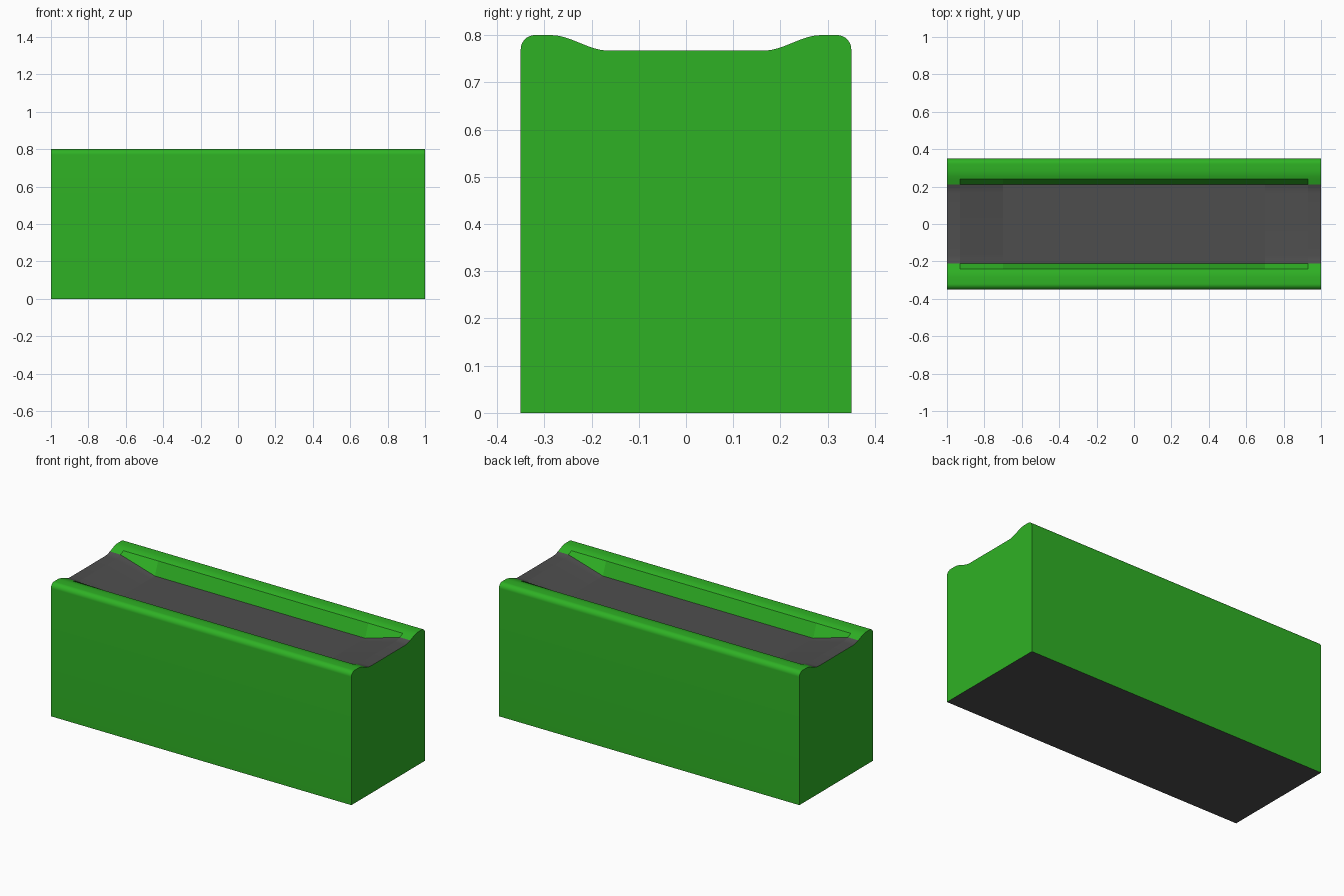
import bpy, bmesh, math

cube = bpy.data.objects.get("Cube")
if cube:
    bpy.data.objects.remove(cube, do_unlink=True)


def material(name, colour):
    m = bpy.data.materials.new(name)
    m.use_nodes = True
    m.diffuse_color = (*colour, 1)
    m.node_tree.nodes["Principled BSDF"].inputs["Base Color"].default_value = (*colour, 1)
    return m


HALF_W, TOP, SADDLE, FLOOR = 0.35, 0.80, 0.767, 0.71
RADIUS, RIM_IN, SADDLE_Y = 0.03, 0.285, 0.165
POCKET_TOP_Y, POCKET_Y = 0.24, 0.21


def saddle_height(y):
    """Smooth fall from the rounded rim to the flat saddle."""
    t = min(max((y - SADDLE_Y) / (RIM_IN - SADDLE_Y), 0), 1)
    return SADDLE + (TOP - SADDLE) * t * t * (3 - 2 * t)


def section(pocket):
    """Closed cross-section (y, z); pocket sinks the middle to the floor."""
    half = [(HALF_W, 0)]
    for i in range(13):
        a = math.radians(7.5 * i)
        half.append((HALF_W - RADIUS + RADIUS * math.cos(a),
                     TOP - RADIUS + RADIUS * math.sin(a)))
    for y in (RIM_IN, 0.27, 0.255, POCKET_TOP_Y, POCKET_Y, 0.195, 0.18, SADDLE_Y):
        sunk = pocket and y <= POCKET_Y
        half.append((y, FLOOR if sunk else saddle_height(y)))
    return half + [(-y, z) for y, z in reversed(half)]


# Body: cross-sections lofted along the length, with ramps into the pocket
bm = bmesh.new()
rings = []
for x, pocket in ((-1, 0), (-0.93, 0), (-0.70, 1), (0.70, 1), (0.93, 0), (1, 0)):
    rings.append([bm.verts.new((x, y, z)) for y, z in section(pocket)])
count = len(rings[0])
for a, b in zip(rings, rings[1:]):
    for i in range(count):
        j = (i + 1) % count
        face = bm.faces.new((a[i], a[j], b[j], b[i]))
        # Grey lining between the pocket walls and grey underside
        lining = all(abs(v.co.y) < POCKET_Y + 0.001 for v in face.verts)
        base = all(v.co.z < 0.001 for v in face.verts)
        face.material_index = int(lining or base)
bm.faces.new(rings[0])
bm.faces.new(rings[-1])
bmesh.ops.recalc_face_normals(bm, faces=bm.faces[:])

mesh = bpy.data.meshes.new("trough_block")
bm.to_mesh(mesh)
bm.free()
mesh.materials.append(material("leaf green", (0.028, 0.44, 0.018)))
mesh.materials.append(material("dark grey", (0.076, 0.076, 0.076)))
block = bpy.data.objects.new("trough_block", mesh)
bpy.context.collection.objects.link(block)

bpy.ops.object.select_all(action="DESELECT")
block.select_set(True)
bpy.context.view_layer.objects.active = block
bpy.ops.object.shade_smooth_by_angle(angle=math.radians(12))
